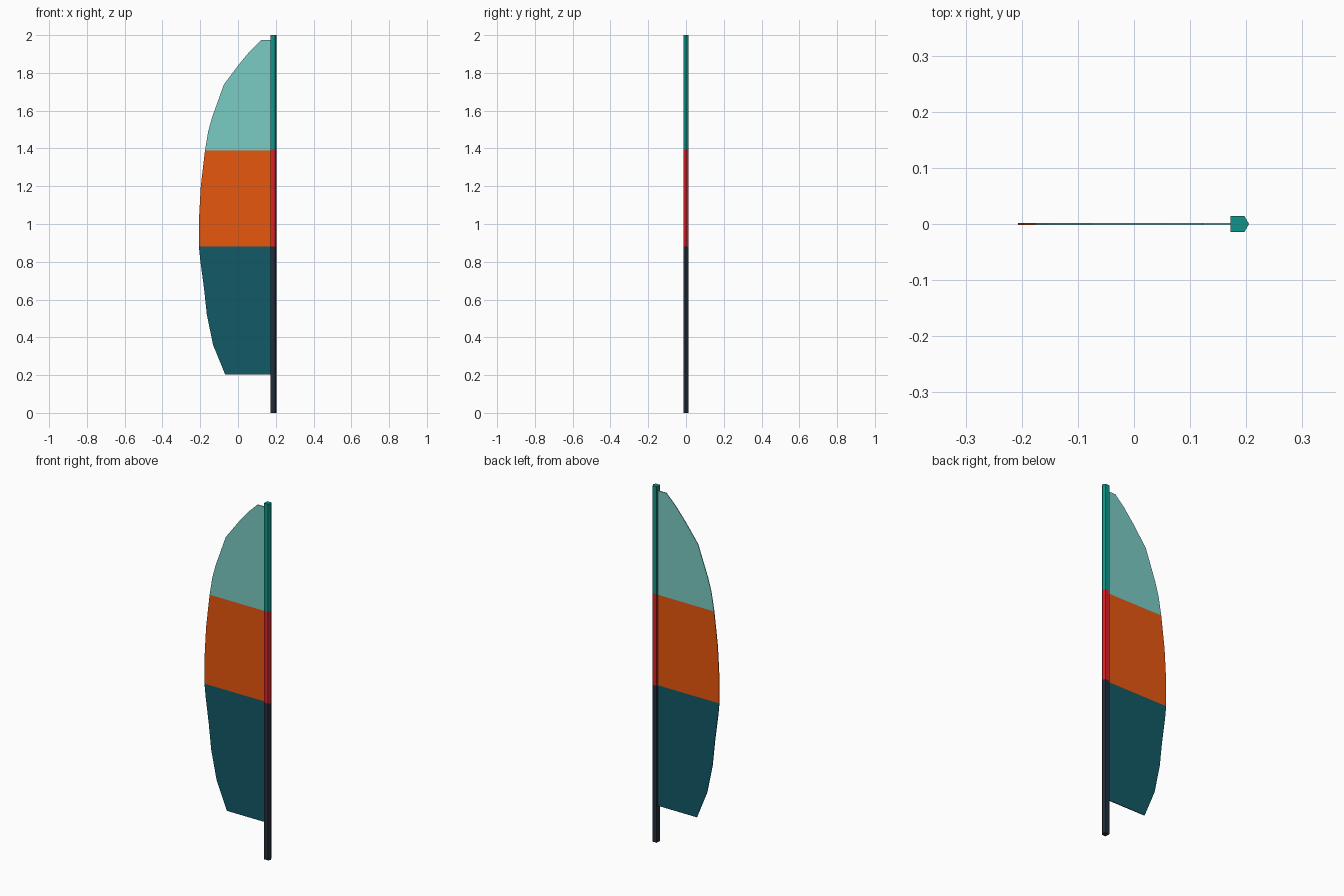
import bpy, bmesh

if "Cube" in bpy.data.objects:
    bpy.data.objects.remove(bpy.data.objects["Cube"])


def material(name, rgb):
    """Flat colour from sRGB 0-255 values."""
    lin = [((c / 255 + 0.055) / 1.055) ** 2.4 if c > 10 else c / 255 / 12.92 for c in rgb]
    m = bpy.data.materials.new(name)
    m.diffuse_color = (*lin, 1)
    m.use_nodes = True
    m.node_tree.nodes["Principled BSDF"].inputs["Base Color"].default_value = m.diffuse_color
    return m


def prism(name, points, offset, mat):
    """Closed solid: polygon of 3D points swept along an offset."""
    bm = bmesh.new()
    face = bm.faces.new([bm.verts.new(p) for p in points])
    swept = bmesh.ops.extrude_face_region(bm, geom=[face])["geom"]
    bmesh.ops.translate(bm, vec=offset, verts=[v for v in swept if isinstance(v, bmesh.types.BMVert)])
    bmesh.ops.recalc_face_normals(bm, faces=bm.faces)
    mesh = bpy.data.meshes.new(name)
    bm.to_mesh(mesh)
    bm.free()
    mesh.materials.append(mat)
    obj = bpy.data.objects.new(name, mesh)
    bpy.context.collection.objects.link(obj)
    return obj


# Pole: house-shaped section, in three coloured lengths
section = [(0.172, -0.014), (0.197, -0.014), (0.205, 0), (0.197, 0.014), (0.172, 0.014)]
for name, z0, z1, mat in [
    ("pole_lower", 0, 0.88, material("charcoal", (34, 45, 56))),
    ("pole_middle", 0.88, 1.395, material("red", (216, 34, 38))),
    ("pole_upper", 1.395, 2, material("teal", (15, 148, 136))),
]:
    prism(name, [(x, y, z0) for x, y in section], (0, 0, z1 - z0), mat)

# Sail: thin panels, each outlined by its free edge from bottom to top
EDGE, HALF = 0.174, 0.002
for name, outline, mat in [
    ("sail_lower", [(-0.068, 0.203), (-0.132, 0.36), (-0.165, 0.52), (-0.18, 0.66),
                    (-0.2, 0.81), (-0.207, 0.88)], material("dark_teal", (18, 90, 102))),
    ("sail_middle", [(-0.207, 0.88), (-0.207, 1.02), (-0.197, 1.2), (-0.175, 1.388)],
     material("orange", (232, 87, 14))),
    ("sail_upper", [(-0.175, 1.388), (-0.158, 1.49), (-0.137, 1.565), (-0.075, 1.738),
                    (0.005, 1.845), (0.065, 1.917), (0.122, 1.973)],
     material("pale_teal", (122, 203, 196))),
]:
    loop = [(EDGE, outline[0][1])] + outline + [(EDGE, outline[-1][1])]
    prism(name, [(x, -HALF, z) for x, z in loop], (0, 2 * HALF, 0), mat)
